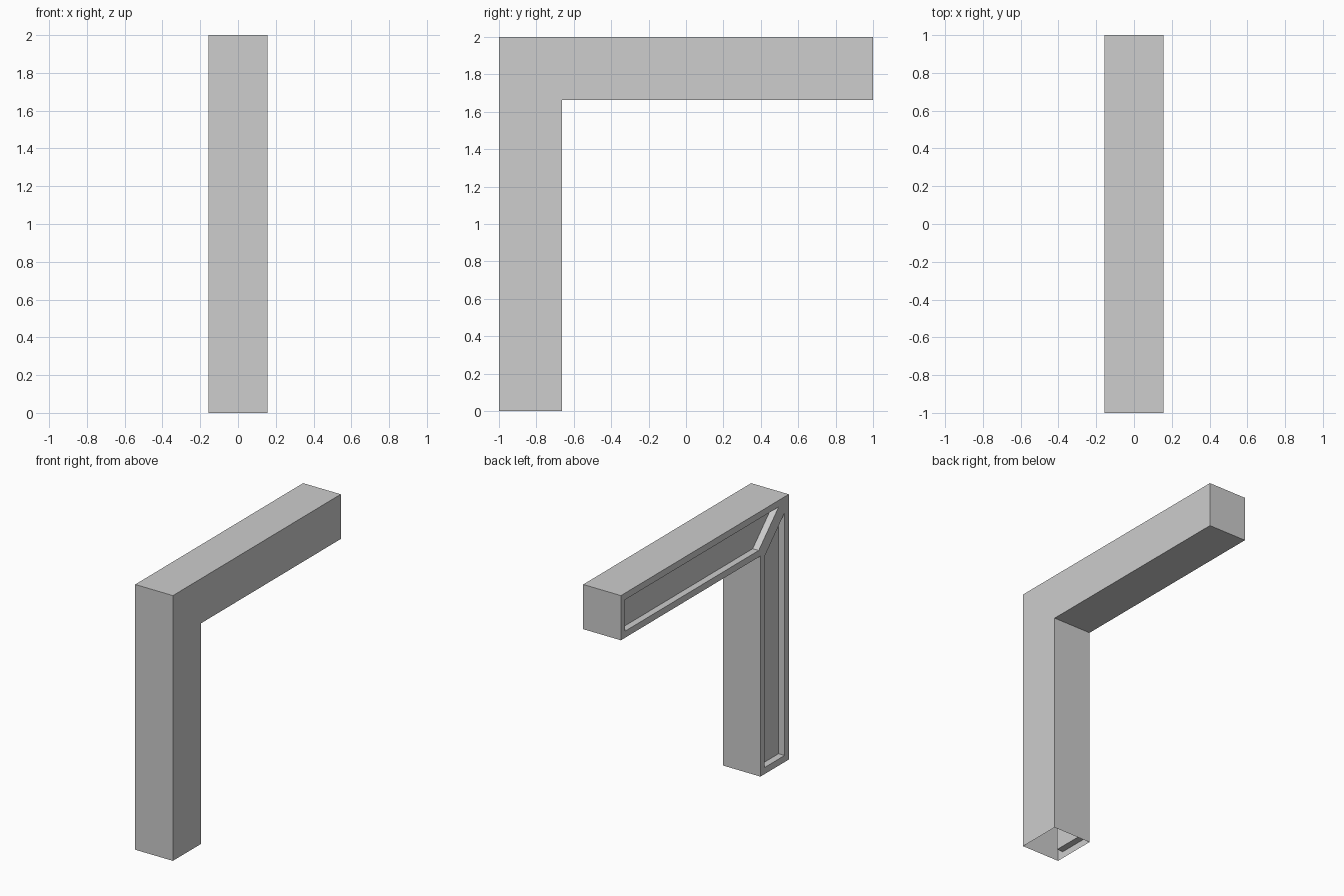
import bpy
import bmesh

cube = bpy.data.objects.get("Cube")
if cube:
    bpy.data.objects.remove(cube, do_unlink=True)

HALF_WIDTH = 0.157
BEAM = 0.337      # thickness of the post and the arm
BORDER = 0.05     # flat frame around each recessed panel
DEPTH = 0.05      # panel recess

# Plain grey
grey = bpy.data.materials.new("plain_grey")
grey.use_nodes = True
colour = (0.61, 0.61, 0.61, 1)
grey.diffuse_color = colour
grey.node_tree.nodes["Principled BSDF"].inputs["Base Color"].default_value = colour

# Side profile (y, z): post and arm meet along a mitre
outline = [(-1, 0), (-1 + BEAM, 0), (-1 + BEAM, 2 - BEAM),
           (1, 2 - BEAM), (1, 2), (-1, 2)]
post, arm = (0, 1, 2, 5), (5, 2, 3, 4)

bm = bmesh.new()
right = [bm.verts.new((-HALF_WIDTH, y, z)) for y, z in outline]
left = [bm.verts.new((HALF_WIDTH, y, z)) for y, z in outline]

# Plain left side, and a right side split at the mitre
bm.faces.new(left)
panels = [bm.faces.new([right[i] for i in reversed(quad)]) for quad in (post, arm)]

# Outer walls; the first one, under the post, stays open
for i in range(1, len(outline)):
    j = (i + 1) % len(outline)
    bm.faces.new((left[j], left[i], right[i], right[j]))

# Flat frames, then panels sunk straight into the right side
bm.normal_update()
bmesh.ops.inset_individual(bm, faces=panels, thickness=BORDER, use_even_offset=True)
bmesh.ops.inset_individual(bm, faces=panels, thickness=0, depth=-DEPTH)
bm.normal_update()

mesh = bpy.data.meshes.new("corner_beam")
bm.to_mesh(mesh)
bm.free()
mesh.materials.append(grey)
beam = bpy.data.objects.new("corner_beam", mesh)
bpy.context.collection.objects.link(beam)
